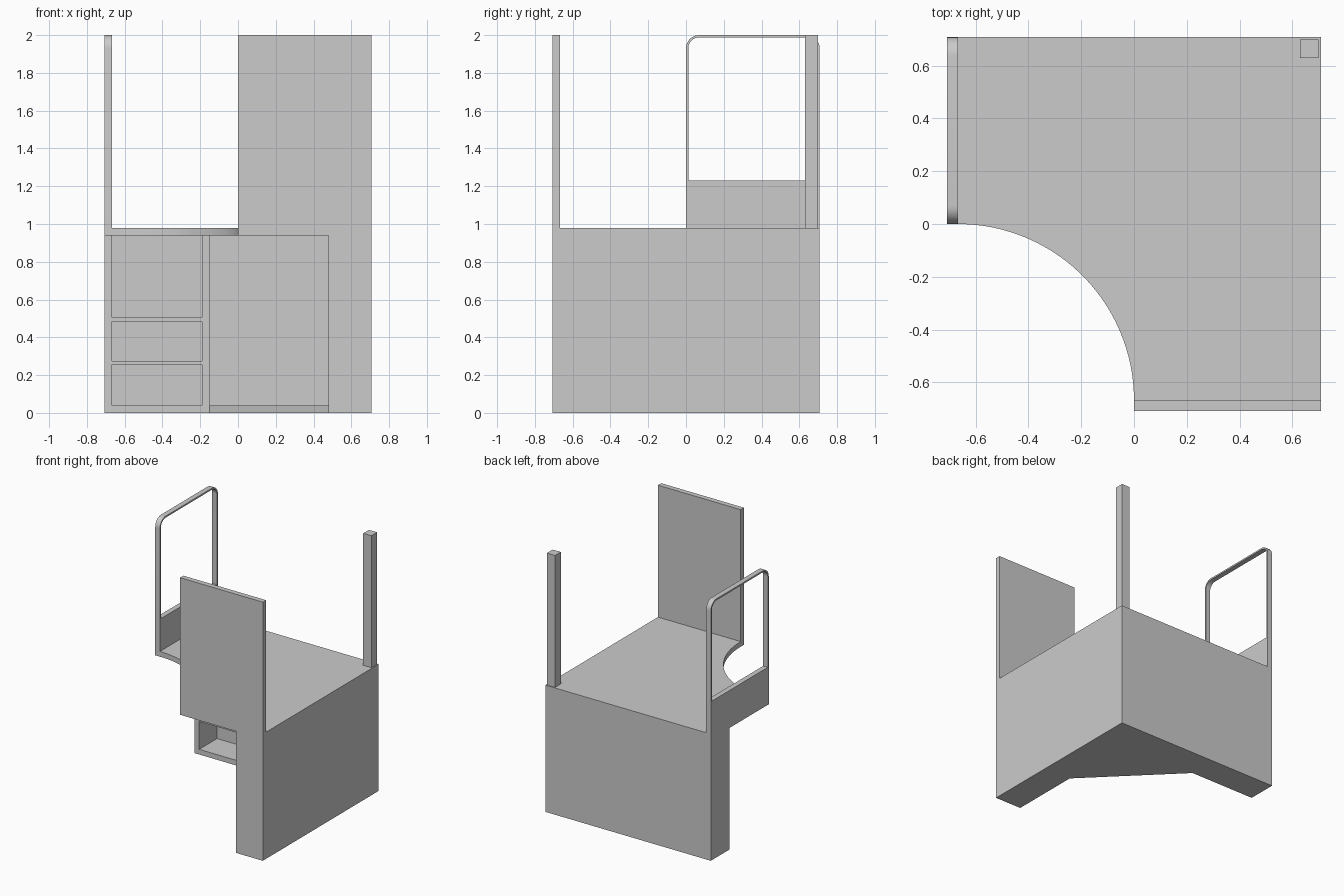
import bpy, bmesh
from math import sin, cos, pi
from mathutils import Vector

if "Cube" in bpy.data.objects:
    bpy.data.objects.remove(bpy.data.objects["Cube"])

H = 0.708              # half width of the square plan
T = 0.04               # board thickness
FRONT = 0.48           # front plane of the cabinets
SIDE = -0.15           # where the cabinets meet the corner bay
WALL = 0.01            # thin outer wall
UNDER, TOP = 0.94, 0.98  # worktop underside and surface

grey = bpy.data.materials.new("grey")
grey.use_nodes = True
colour = (0.6, 0.6, 0.6, 1)
grey.diffuse_color = colour
grey.node_tree.nodes["Principled BSDF"].inputs["Base Color"].default_value = colour


def prism(name, outline, depth):
    """Extrude a closed outline of 3D points along the depth vector."""
    bm = bmesh.new()
    face = bm.faces.new([bm.verts.new(p) for p in outline])
    moved = bmesh.ops.extrude_face_region(bm, geom=[face], use_keep_orig=True)["geom"]
    bmesh.ops.translate(bm, vec=Vector(depth),
                        verts=[g for g in moved if isinstance(g, bmesh.types.BMVert)])
    bmesh.ops.recalc_face_normals(bm, faces=bm.faces)
    mesh = bpy.data.meshes.new(name)
    bm.to_mesh(mesh)
    bm.free()
    mesh.materials.append(grey)
    obj = bpy.data.objects.new(name, mesh)
    bpy.context.collection.objects.link(obj)
    return obj


def box(name, x, y, z, swap=False):
    """Box from ranges; swap mirrors it across the plan diagonal."""
    if swap:
        x, y = y, x
    outline = [(x[0], y[0], z[0]), (x[1], y[0], z[0]), (x[1], y[1], z[0]), (x[0], y[1], z[0])]
    return prism(name, outline, (0, 0, z[1] - z[0]))


def arc(cx, cy, r, start, end, steps):
    angles = [start + (end - start) * i / steps for i in range(steps + 1)]
    return [(cx + r * cos(a), cy + r * sin(a)) for a in angles]


def smooth(obj):
    bpy.ops.object.select_all(action="DESELECT")
    obj.select_set(True)
    bpy.context.view_layer.objects.active = obj
    bpy.ops.object.shade_smooth_by_angle()


# Worktop with a concave quarter-round front
r = H - T
plan = [(-H, 0), *arc(-r, -r, r, pi / 2, 0, 40), (0, -H), (H, -H), (H, H), (-H, H)]
smooth(prism("worktop", [(x, y, UNDER) for x, y in plan], (0, 0, TOP - UNDER)))

# Thin outer walls
box("back_wall", (-H, H), (H - WALL, H), (0, UNDER))
box("left_wall", (H - WALL, H), (-H, H - WALL), (0, UNDER))

# Two matching open shelf cabinets
for label, swap in (("back", False), ("left", True)):
    depth = (FRONT, H - WALL)
    box(label + "_cabinet_end", (-H, -H + T), depth, (0, UNDER), swap)
    box(label + "_cabinet_divider", (SIDE - T, SIDE), depth, (0, UNDER), swap)
    for part, z in (("floor", (0, T)), ("lower_shelf", (0.255, 0.275)),
                    ("upper_shelf", (0.485, 0.505))):
        box(label + "_cabinet_" + part, (-H + T, SIDE - T), depth, z, swap)

# Corner bay floor with a diagonal front
inner = H - WALL
bay = [(SIDE, inner), (SIDE, FRONT), (FRONT, SIDE), (inner, SIDE), (inner, inner)]
prism("corner_bay_floor", [(x, y, 0) for x, y in bay], (0, 0, T))

# Front screen and corner post
box("front_screen", (0, H), (-H, -H + T), (TOP, 2))
box("corner_post", (0.63, 0.70), (0.63, 0.70), (TOP, 2))


# Rounded side frame with a low infill panel
def arch(inset):
    radius = 0.07 - inset
    left, right, top = 0.07, H - 0.07, 2 - 0.07
    return [(inset, TOP), *arc(left, top, radius, pi, pi / 2, 10),
            *arc(right, top, radius, pi / 2, 0, 10), (H - inset, TOP)]


bar = 0.012
loop = arch(0) + arch(bar)[::-1]
smooth(prism("side_frame", [(-H, y, z) for y, z in loop], (T, 0, 0)))
box("side_frame_panel", (-H, -H + T), (bar, H - bar), (TOP, 1.23))
